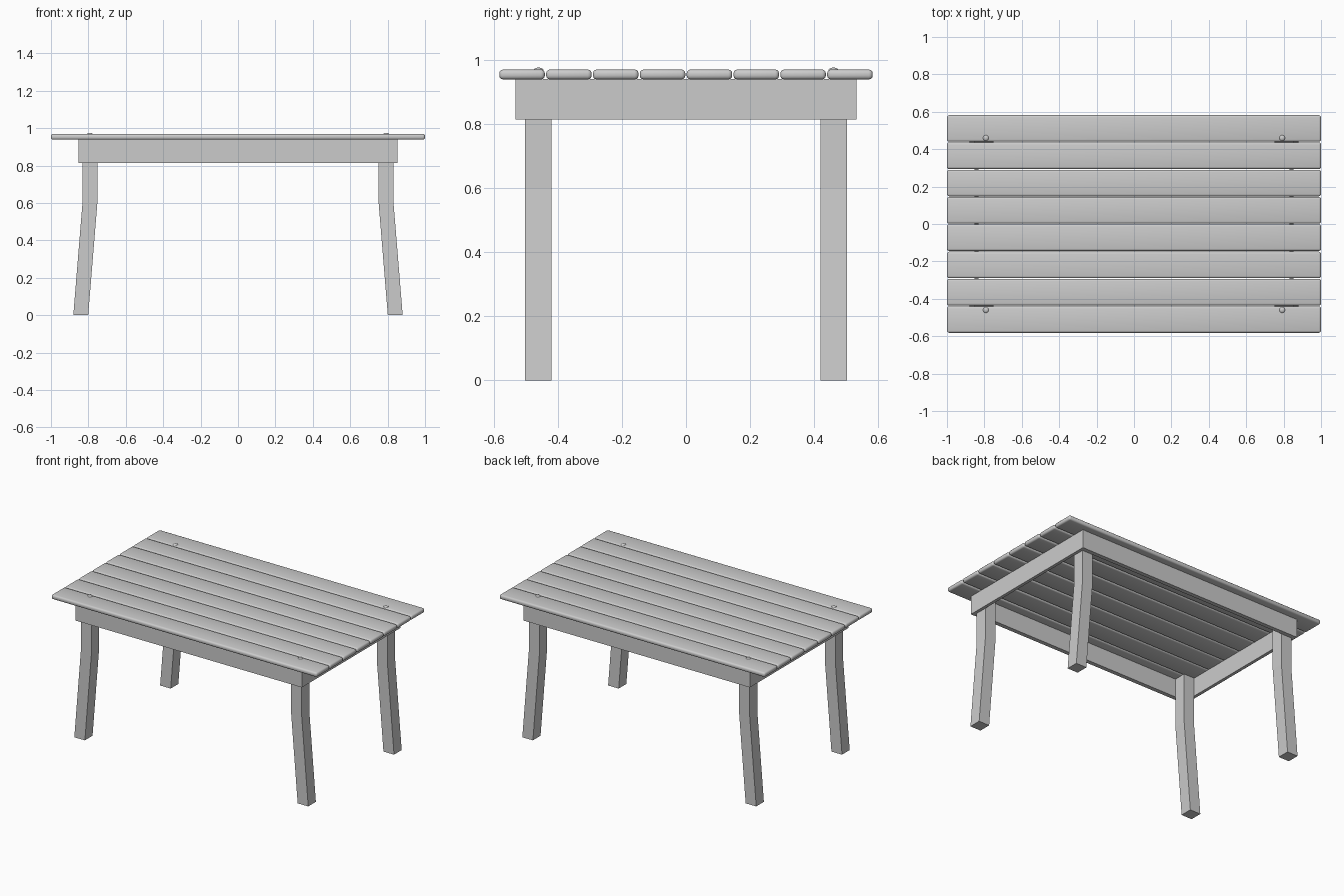
import bpy, bmesh, math
from mathutils import Matrix

if "Cube" in bpy.data.objects:
    bpy.data.objects.remove(bpy.data.objects["Cube"])

wood = bpy.data.materials.new("plain grey")
wood.diffuse_color = (0.6, 0.6, 0.6, 1)
wood.use_nodes = True
wood.node_tree.nodes["Principled BSDF"].inputs["Base Color"].default_value = wood.diffuse_color


def finish(name, bm, smooth=False):
    bmesh.ops.recalc_face_normals(bm, faces=bm.faces[:])
    me = bpy.data.meshes.new(name)
    bm.to_mesh(me)
    bm.free()
    me.materials.append(wood)
    ob = bpy.data.objects.new(name, me)
    bpy.context.collection.objects.link(ob)
    if smooth:
        bpy.ops.object.select_all(action='DESELECT')
        ob.select_set(True)
        bpy.context.view_layer.objects.active = ob
        bpy.ops.object.shade_smooth_by_angle(angle=math.radians(40))
    return ob


def box(name, x0, x1, y0, y1, z0, z1, bevel=0):
    bm = bmesh.new()
    bmesh.ops.create_cube(bm, size=1)
    for v in bm.verts:
        v.co = ((x0 + x1) / 2 + v.co.x * (x1 - x0),
                (y0 + y1) / 2 + v.co.y * (y1 - y0),
                (z0 + z1) / 2 + v.co.z * (z1 - z0))
    if bevel:
        bmesh.ops.bevel(bm, geom=bm.edges[:], offset=bevel, segments=3,
                        profile=0.5, affect='EDGES')
    return finish(name, bm, bevel > 0)


# Table top: eight rounded slats
PITCH, WIDTH = 0.146, 0.142
for i in range(8):
    y = (i - 3.5) * PITCH
    box(f"top_slat_{i + 1}", -1, 1, y - WIDTH / 2, y + WIDTH / 2, 0.938, 0.969, 0.012)

# Apron: end boards cover the ends of the long boards
for s, side in ((-1, "left"), (1, "right")):
    x0, x1 = sorted((s * 0.8315, s * 0.8525))
    box(f"{side}_apron", x0, x1, -0.532, 0.532, 0.813, 0.939)
for s, side in ((-1, "front"), (1, "back")):
    y0, y1 = sorted((s * 0.5025, s * 0.531))
    box(f"{side}_apron", -0.8315, 0.8315, y0, y1, 0.813, 0.939)


# Legs: upright at the top, splayed outwards below the bend
def leg(name, sx, sy):
    bm = bmesh.new()
    rings = []
    for z, out in ((0, 0.049), (0.6, 0), (0.939, 0)):
        rings.append([bm.verts.new((sx * (x + out), sy * y, z)) for x, y in
                      ((0.752, 0.42), (0.8315, 0.42), (0.8315, 0.5025), (0.752, 0.5025))])
    for a, b in zip(rings, rings[1:]):
        for i in range(4):
            j = (i + 1) % 4
            bm.faces.new((a[i], a[j], b[j], b[i]))
    bm.faces.new(rings[0])
    bm.faces.new(rings[-1])
    finish(name, bm)


# Domed bolt head above each leg
def bolt(name, sx, sy):
    bm = bmesh.new()
    bmesh.ops.create_uvsphere(bm, u_segments=16, v_segments=8, radius=1,
                              matrix=Matrix.Translation((sx * 0.792, sy * 0.46, 0.966))
                              @ Matrix.Diagonal((0.016, 0.016, 0.009, 1)))
    finish(name, bm, True)


for sx, h in ((-1, "left"), (1, "right")):
    for sy, d in ((-1, "front"), (1, "back")):
        leg(f"{d}_{h}_leg", sx, sy)
        bolt(f"{d}_{h}_bolt", sx, sy)
